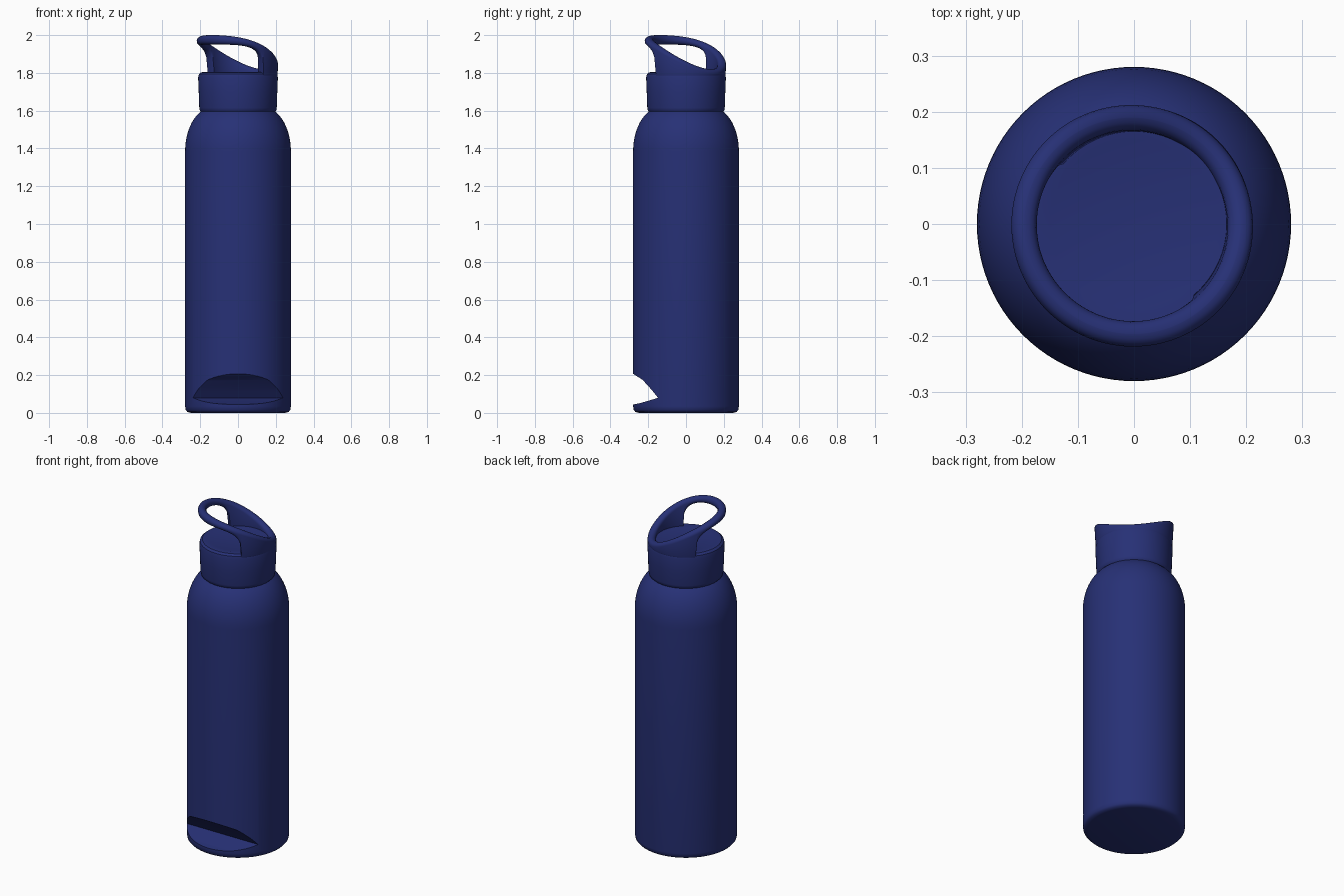
import bpy, bmesh, math

old = bpy.data.objects.get("Cube")
if old:
    bpy.data.objects.remove(old, do_unlink=True)

navy = bpy.data.materials.new("navy_blue")
navy.use_nodes = True
colour = (0.02, 0.03, 0.18, 1)
navy.diffuse_color = colour
bsdf = next(n for n in navy.node_tree.nodes if n.type == 'BSDF_PRINCIPLED')
bsdf.inputs["Base Color"].default_value = colour
bsdf.inputs["Roughness"].default_value = 0.6

TAU = 2 * math.pi


def finish(name, bm):
    bmesh.ops.recalc_face_normals(bm, faces=bm.faces)
    mesh = bpy.data.meshes.new(name)
    bm.to_mesh(mesh)
    bm.free()
    mesh.materials.append(navy)
    obj = bpy.data.objects.new(name, mesh)
    bpy.context.collection.objects.link(obj)
    return obj


def activate(obj):
    bpy.ops.object.select_all(action='DESELECT')
    obj.select_set(True)
    bpy.context.view_layer.objects.active = obj


def smooth(obj, degrees=35):
    activate(obj)
    bpy.ops.object.shade_smooth_by_angle(angle=math.radians(degrees))


def bridge(bm, a, b):
    for i in range(len(a)):
        j = (i + 1) % len(a)
        bm.faces.new((a[i], a[j], b[j], b[i]))


def lathe(name, profile, sides=96):
    bm = bmesh.new()
    rings = [[bm.verts.new((r * math.cos(TAU * i / sides), r * math.sin(TAU * i / sides), z))
              for i in range(sides)] for r, z in profile]
    for a, b in zip(rings, rings[1:]):
        bridge(bm, a, b)
    bm.faces.new(rings[0])
    bm.faces.new(rings[-1])
    return finish(name, bm)


# Bottle body with rounded base edge and domed shoulder
profile = [(0.25, 0), (0.268, 0.005), (0.277, 0.015), (0.28, 0.035)]
for i in range(11):
    t = i / 10 * math.radians(66)
    profile.append((0.13 + 0.15 * math.cos(t), 1.385 + 0.215 * math.sin(t) / math.sin(math.radians(66))))
body = lathe("bottle_body", profile)

# Hollow scooped out of the front near the base
outline = [(-0.36, 0.27), (-0.28, 0.207), (-0.23, 0.175), (-0.18, 0.12), (-0.148, 0.08),
           (-0.2, 0.064), (-0.25, 0.05), (-0.36, 0.03)]
bm = bmesh.new()
ends = [[bm.verts.new((x, y, z)) for y, z in outline] for x in (-0.4, 0.4)]
bridge(bm, *ends)
for end in ends:
    bm.faces.new(end)
cutter = finish("scoop_cutter", bm)
cutter.hide_render = True
cut = body.modifiers.new("scoop", 'BOOLEAN')
cut.object = cutter
cut.operation = 'DIFFERENCE'
cut.solver = 'EXACT'
activate(body)
bpy.ops.object.modifier_apply(modifier=cut.name)
bpy.data.objects.remove(cutter, do_unlink=True)
smooth(body)

# Screw cap
cap = lathe("screw_cap", [(0.185, 1.58), (0.194, 1.592), (0.202, 1.6), (0.205, 1.615), (0.208, 1.7),
                          (0.211, 1.775), (0.207, 1.793), (0.195, 1.803), (0.17, 1.805), (0.15, 1.8)])
smooth(cap)


# Tilted carrying loop: a strand at the raised side, a solid wall at the low side
def loop_section(phi):
    s = 0.21 * math.cos(phi)
    top = 1.94 + 0.43 * s - 0.68 * s * s
    away = min(abs(phi) / math.radians(85), 1)
    bottom = 1.77 + 0.18 * (1 - away ** 4) ** 0.25
    return top, bottom


bm = bmesh.new()
rings = []
STEPS, CORNER = 160, 5
for i in range(STEPS):
    phi = TAU * i / STEPS - math.pi
    theta = phi + math.radians(225)
    top, bottom = loop_section(phi)
    round_r = min(0.022, (top - bottom) * 0.45)
    ring = []
    # rounded rectangle, flared slightly outward toward its top
    for corner, (inner, upper) in enumerate(((False, True), (True, True), (True, False), (False, False))):
        for k in range(CORNER):
            a = math.pi / 2 * (corner + k / (CORNER - 1))
            cz = top - round_r if upper else bottom + round_r
            lean = 0.01 * max(0, (cz - 1.78) / 0.2)
            cr = (0.164 + 0.022 if inner else 0.209 - 0.022) + lean
            r = cr + 0.022 * math.cos(a)
            z = cz + round_r * math.sin(a)
            ring.append(bm.verts.new((r * math.cos(theta), r * math.sin(theta), z)))
    rings.append(ring)
for i in range(STEPS):
    bridge(bm, rings[i], rings[(i + 1) % STEPS])
loop = finish("carrying_loop", bm)
smooth(loop, 50)
